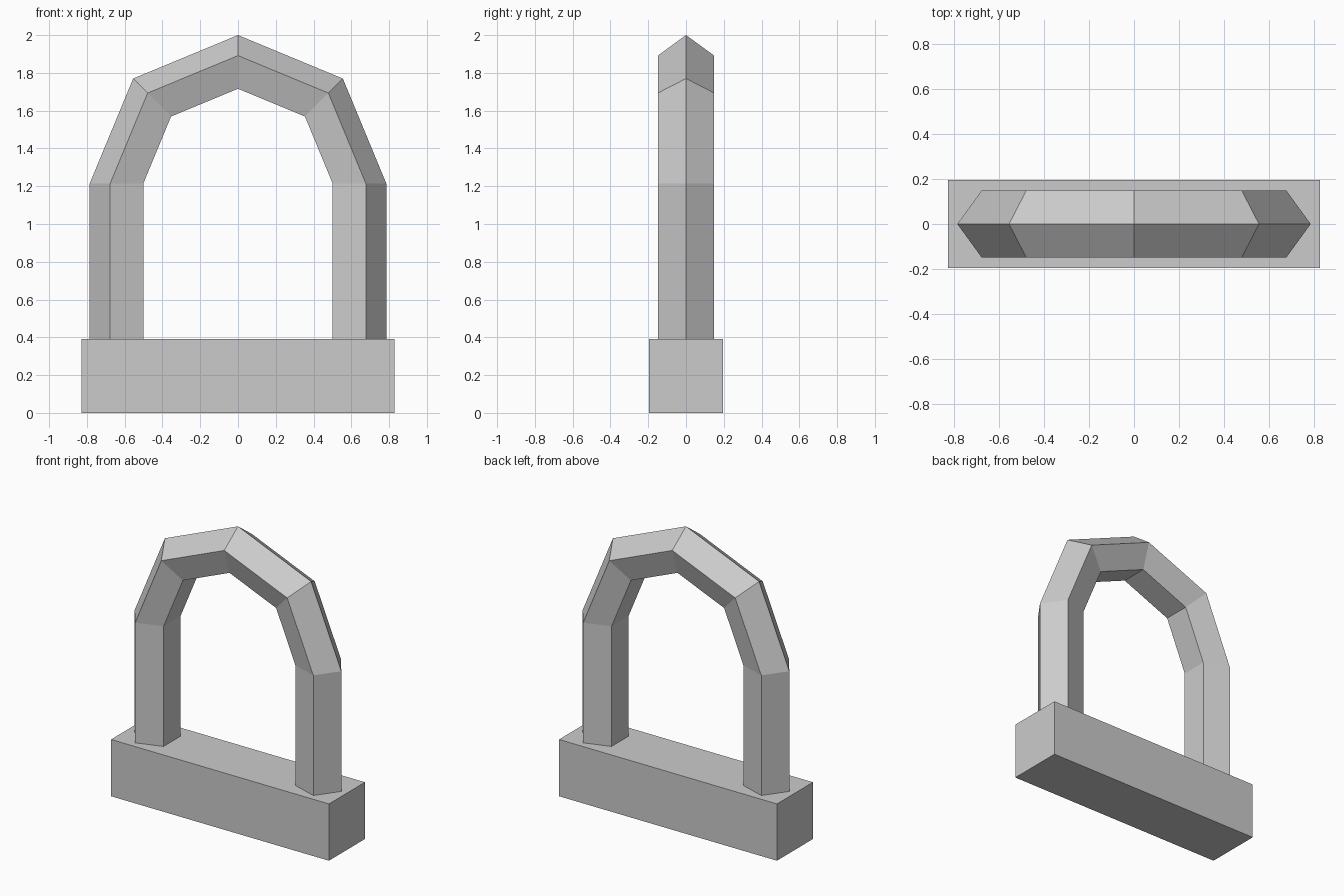
import bpy, bmesh, math

if "Cube" in bpy.data.objects:
    bpy.data.objects.remove(bpy.data.objects["Cube"])

stone = bpy.data.materials.new("light_grey")
stone.diffuse_color = (0.6, 0.6, 0.6, 1)
stone.use_nodes = True
stone.node_tree.nodes["Principled BSDF"].inputs["Base Color"].default_value = stone.diffuse_color


def finish(name, bm):
    bmesh.ops.recalc_face_normals(bm, faces=bm.faces)
    mesh = bpy.data.meshes.new(name)
    bm.to_mesh(mesh)
    bm.free()
    mesh.materials.append(stone)
    obj = bpy.data.objects.new(name, mesh)
    bpy.context.collection.objects.link(obj)
    return obj


# Rectangular base block
BASE_X, BASE_Y, BASE_H = 1.655, 0.39, 0.39
bm = bmesh.new()
bmesh.ops.create_cube(bm, size=1)
for v in bm.verts:
    v.co = (v.co.x * BASE_X, v.co.y * BASE_Y, (v.co.z + 0.5) * BASE_H)
finish("base", bm)

# Arch: pentagon section swept up one leg, over half an octagon, down the other
RING, TUBE, SPRING = 0.628, 0.157, 1.215
stations = [(math.pi, BASE_H)]
stations += [(math.pi - i * math.pi / 4, SPRING) for i in range(5)]
stations += [(0.0, BASE_H)]

bm = bmesh.new()
rings = []
for angle, z0 in stations:
    ring = []
    for k in range(5):
        t = math.tau * k / 5
        r = RING + TUBE * math.cos(t)
        ring.append(bm.verts.new((r * math.cos(angle), TUBE * math.sin(t),
                                  z0 + r * math.sin(angle))))
    rings.append(ring)
for a, b in zip(rings, rings[1:]):
    for k in range(5):
        n = (k + 1) % 5
        bm.faces.new((a[k], a[n], b[n], b[k]))
bm.faces.new(rings[0])
bm.faces.new(rings[-1])
finish("arch", bm)
